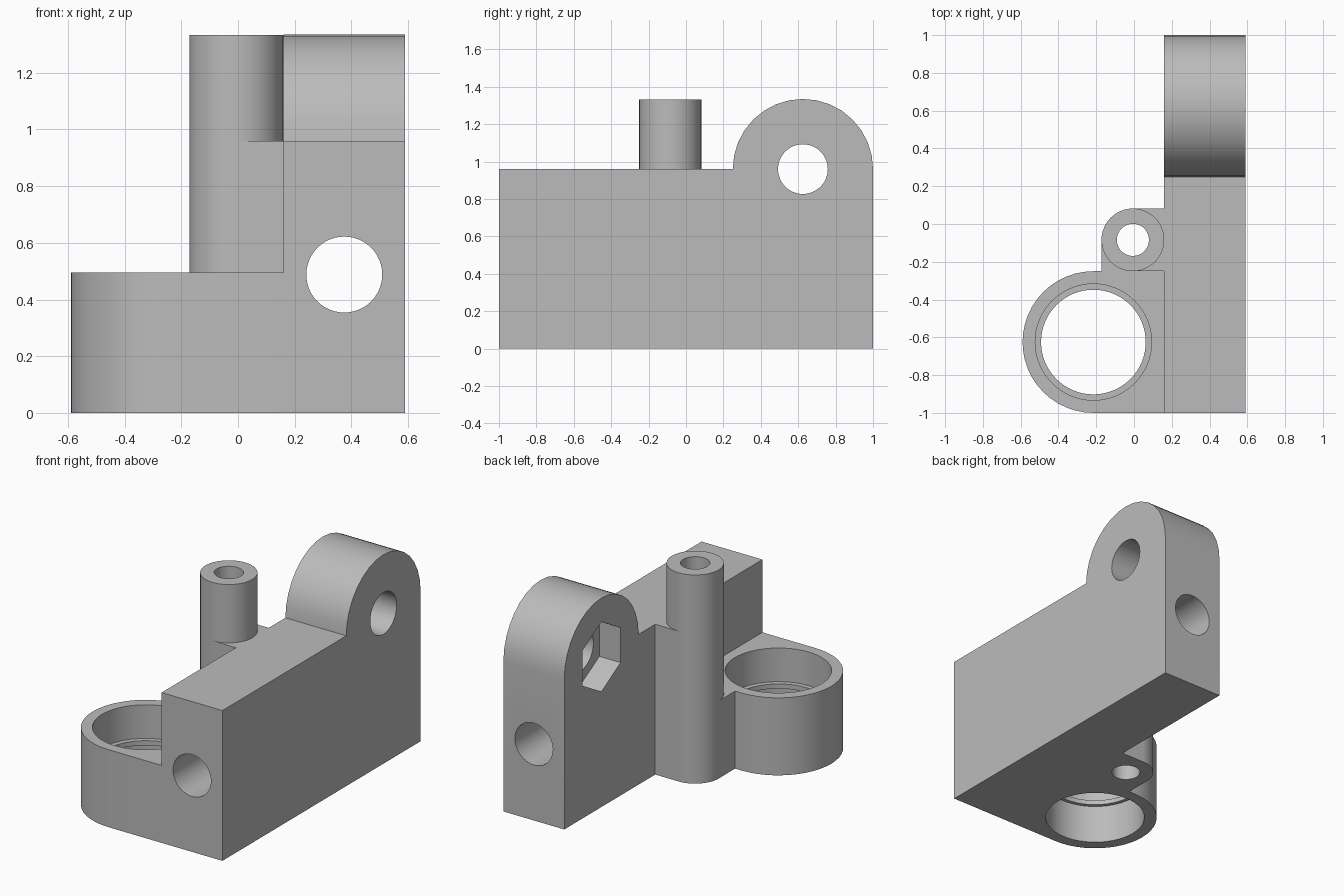
import bpy, bmesh
from math import cos, sin, radians

if "Cube" in bpy.data.objects:
    bpy.data.objects.remove(bpy.data.objects["Cube"], do_unlink=True)

grey = bpy.data.materials.new("plain grey")
grey.use_nodes = True
grey.diffuse_color = (0.5, 0.5, 0.5, 1)
grey.node_tree.nodes["Principled BSDF"].inputs["Base Color"].default_value = (0.5, 0.5, 0.5, 1)


def arc(center, r, start, end, steps):
    """Points on an arc, both ends included."""
    angles = [radians(start + (end - start) * i / steps) for i in range(steps + 1)]
    return [(center[0] + r * cos(a), center[1] + r * sin(a)) for a in angles]


def circle(center, r, sides=48, start=0):
    return arc(center, r, start, start + 360, sides)[:-1]


def prism(name, outline, axis, low, high):
    """Extrude a flat outline along an axis from low to high."""
    place = {"x": lambda a, b, t: (t, a, b),
             "y": lambda a, b, t: (a, t, b),
             "z": lambda a, b, t: (a, b, t)}[axis]
    bm = bmesh.new()
    bottom = [bm.verts.new(place(a, b, low)) for a, b in outline]
    top = [bm.verts.new(place(a, b, high)) for a, b in outline]
    bm.faces.new(bottom)
    bm.faces.new(top)
    n = len(outline)
    for i in range(n):
        j = (i + 1) % n
        bm.faces.new((bottom[i], bottom[j], top[j], top[i]))
    bmesh.ops.recalc_face_normals(bm, faces=bm.faces)
    mesh = bpy.data.meshes.new(name)
    bm.to_mesh(mesh)
    bm.free()
    mesh.materials.append(grey)
    obj = bpy.data.objects.new(name, mesh)
    bpy.context.collection.objects.link(obj)
    return obj


def activate(obj):
    bpy.ops.object.select_all(action="DESELECT")
    obj.select_set(True)
    bpy.context.view_layer.objects.active = obj


def cut(obj, outline, axis, low, high):
    """Subtract a prism from a part."""
    cutter = prism("cutter", outline, axis, low, high)
    cutter.hide_render = True
    mod = obj.modifiers.new("bore", "BOOLEAN")
    mod.operation = "DIFFERENCE"
    mod.solver = "EXACT"
    mod.object = cutter
    activate(obj)
    bpy.ops.object.modifier_apply(modifier=mod.name)
    bpy.data.objects.remove(cutter, do_unlink=True)


SIDE, EDGE = 0.16, 0.59        # inner and outer faces of the main block
DECK, CUP_TOP, TOP = 0.96, 0.495, 1.333
parts = []

# Main block with its rounded ear, one side profile
ear = (0.625, DECK)
profile = [(-1, 0), (1, 0)] + arc(ear, 0.375, 0, 180, 16) + [(-1, DECK)]
block = prism("main_block", profile, "x", SIDE, EDGE)
cut(block, circle(ear, 0.133), "x", 0, 1)                       # pivot hole
cut(block, circle(ear, 0.223, 6, 90), "x", 0, SIDE + 0.15)      # nut pocket
cut(block, circle((0.375, 0.488), 0.134), "y", -2, 2)           # long bore
parts.append(block)

# Round cup joined flat to the block, with a thin ledge inside
cup_center = (-0.215, -0.625)
outline = [(SIDE, -1), (SIDE, -0.25)] + arc(cup_center, 0.375, 90, 270, 24)
cup = prism("cup", outline, "z", 0, CUP_TOP)
cut(cup, circle(cup_center, 0.277, 64), "z", -1, 1)
cut(cup, circle(cup_center, 0.308, 64), "z", 0.28, 1)
cut(cup, circle(cup_center, 0.3, 64), "z", -1, 0.25)
parts.append(cup)

# Hollow column
post, R = (-0.006, -0.084), 0.166
column = prism("column", circle(post, R), "z", 0, TOP)
cut(column, circle(post, 0.085), "z", -1, 2)
parts.append(column)

# Square corner webs that tie the column to the block and the cup
for name, start, height in (("back_web", 0, DECK),
                            ("cup_web", 180, CUP_TOP),
                            ("front_web", 270, DECK)):
    a = radians(start + 45)
    corner = (post[0] + R * (1 if cos(a) > 0 else -1),
              post[1] + R * (1 if sin(a) > 0 else -1))
    parts.append(prism(name, [corner] + arc(post, R, start, start + 90, 12), "z", 0, height))

for part in parts:
    activate(part)
    bpy.ops.object.shade_smooth_by_angle(angle=radians(30))
